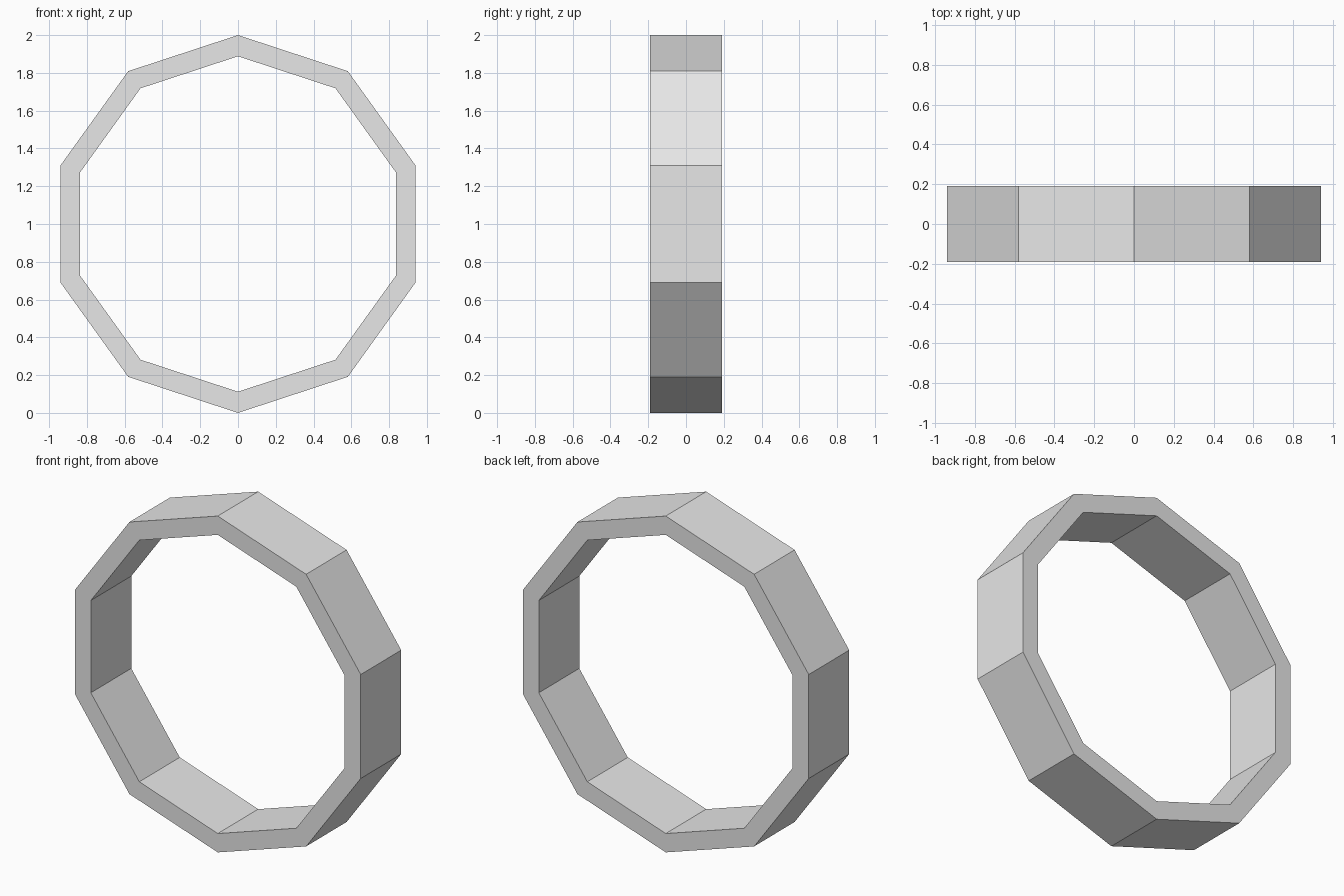
import bpy
import bmesh
from math import sin, cos, tau

cube = bpy.data.objects.get("Cube")
if cube:
    bpy.data.objects.remove(cube, do_unlink=True)

SIDES = 10
HALF_DEPTH = 0.19
OUTER, INNER = 1.0, 0.888
X_SQUASH = 0.989

# Plain grey material
grey = bpy.data.materials.new("light grey")
grey.use_nodes = True
colour = (0.8, 0.8, 0.8, 1)
grey.diffuse_color = colour
grey.node_tree.nodes["Principled BSDF"].inputs["Base Color"].default_value = colour

# Rectangular section swept around a ten-sided ring, with a corner at the top
section = [(OUTER, -HALF_DEPTH), (OUTER, HALF_DEPTH),
           (INNER, HALF_DEPTH), (INNER, -HALF_DEPTH)]
bm = bmesh.new()
rings = []
for i in range(SIDES):
    a = tau * i / SIDES
    rings.append([bm.verts.new((r * sin(a) * X_SQUASH, y, 1 + r * cos(a)))
                  for r, y in section])
for i, ring in enumerate(rings):
    following = rings[(i + 1) % SIDES]
    for j in range(4):
        k = (j + 1) % 4
        bm.faces.new((ring[j], ring[k], following[k], following[j]))
bmesh.ops.recalc_face_normals(bm, faces=bm.faces)

mesh = bpy.data.meshes.new("ring_band")
bm.to_mesh(mesh)
bm.free()
mesh.materials.append(grey)
band = bpy.data.objects.new("ring_band", mesh)
bpy.context.collection.objects.link(band)
